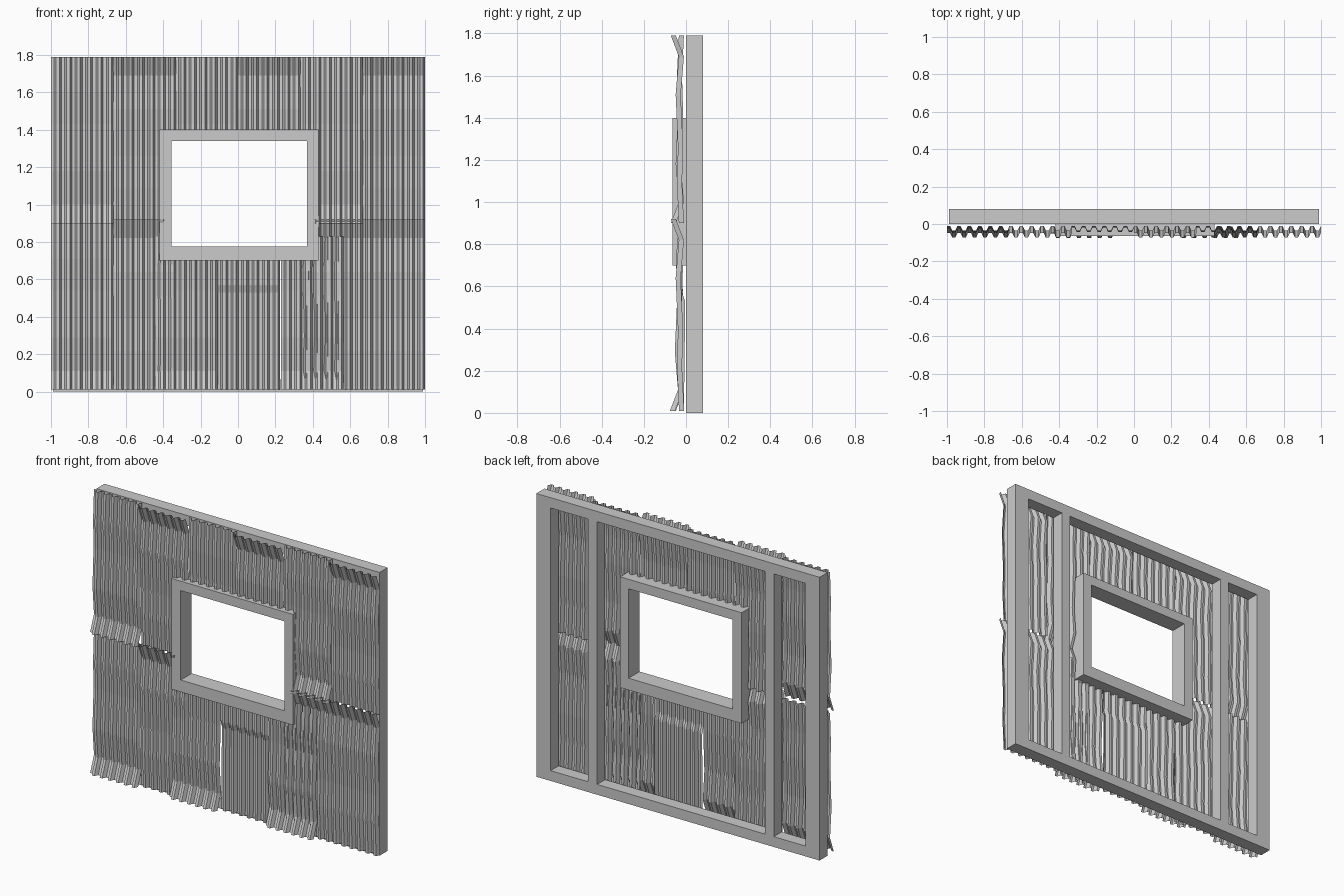
import bpy, bmesh

cube = bpy.data.objects.get("Cube")
if cube:
    bpy.data.objects.remove(cube, do_unlink=True)


def material(name, value):
    m = bpy.data.materials.new(name)
    m.use_nodes = True
    colour = (value, value, value, 1)
    m.diffuse_color = colour
    m.node_tree.nodes["Principled BSDF"].inputs["Base Color"].default_value = colour
    return m


GREY = material("plain grey", 0.6)


def finish(name, bm):
    me = bpy.data.meshes.new(name)
    bm.to_mesh(me)
    bm.free()
    me.materials.append(GREY)
    ob = bpy.data.objects.new(name, me)
    bpy.context.collection.objects.link(ob)
    return ob


def box(name, x0, x1, y0, y1, z0, z1):
    bm = bmesh.new()
    bmesh.ops.create_cube(bm, size=1)
    for v in bm.verts:
        v.co = ((x0 + x1) / 2 + v.co.x * (x1 - x0),
                (y0 + y1) / 2 + v.co.y * (y1 - y0),
                (z0 + z1) / 2 + v.co.z * (z1 - z0))
    return finish(name, bm)


def ring(name, outer, inner, y0, y1):
    """Rectangular frame: each rectangle is x0, x1, z0, z1."""
    bm = bmesh.new()
    loops = []
    for (x0, x1, z0, z1), y in ((outer, y0), (inner, y0), (inner, y1), (outer, y1)):
        loops.append([bm.verts.new((x, y, z))
                      for x, z in ((x0, z0), (x1, z0), (x1, z1), (x0, z1))])
    for a, b in zip(loops, loops[1:] + loops[:1]):
        for i in range(4):
            j = (i + 1) % 4
            bm.faces.new((a[i], a[j], b[j], b[i]))
    bmesh.ops.recalc_face_normals(bm, faces=bm.faces)
    return finish(name, bm)


# Timber wall frame with two posts
ring("outer_frame", (-0.99, 0.99, 0, 1.79), (-0.89, 0.89, 0.065, 1.725), 0, 0.08)
box("left_post", 0.565, 0.628, 0, 0.08, 0.065, 1.725)
box("right_post", -0.67, -0.607, 0, 0.08, 0.065, 1.725)

# Window surround
ring("window_frame", (-0.42, 0.43, 0.70, 1.40), (-0.355, 0.37, 0.775, 1.34), -0.065, 0.045)

# Bent sheet profile: distance from the flared end, depth
BEND = [(0, -0.06), (0.1, -0.022), (0.28, -0.037), (0.53, -0.026), (0.7, -0.031), (0.89, -0.022)]
FLAT = [(0, -0.022), (0.4, -0.017), (0.52, -0.017), (0.56, -0.03), (0.74, -0.025)]
WAVE = ((0, 1), (0.3, 1), (0.5, -1), (0.8, -1))
DEPTH, RIDGES, WIDTH = 0.012, 6, 0.335


def depth_at(profile, t):
    for (t0, y0), (t1, y1) in zip(profile, profile[1:]):
        if t <= t1:
            return y0 + (y1 - y0) * (t - t0) / (t1 - t0)
    return profile[-1][1]


def sheet(name, x0, z_end, up, profile=BEND, length=0.89, push=0.0):
    """Corrugated sheet running up or down from its flared end."""
    sign = 1 if up else -1
    pitch = WIDTH / RIDGES
    cols = [(x0 + (r + f) * pitch, s * DEPTH) for r in range(RIDGES) for f, s in WAVE]
    cols.append((x0 + WIDTH, DEPTH))
    stops = {t for t, _ in profile if t < length} | {length}
    # Extra rows where the window opening is cut
    for cut in (0.73, 1.37):
        t = (cut - z_end) * sign
        if 0 < t < length:
            stops.add(t)
    bm = bmesh.new()
    rows = []
    for t in sorted(stops):
        y = depth_at(profile, t) + push
        rows.append([bm.verts.new((x, y + w, z_end + sign * t)) for x, w in cols])
    for a, b in zip(rows, rows[1:]):
        for i in range(len(cols) - 1):
            quad = (a[i], a[i + 1], b[i + 1], b[i])
            bm.faces.new(quad if up else quad[::-1])
    hole = [f for f in bm.faces
            if abs(f.calc_center_median().x - 0.005) < 0.39
            and 0.73 < f.calc_center_median().z < 1.37]
    bmesh.ops.delete(bm, geom=hole, context='FACES')
    return finish(name, bm)


# Upper row, flared alternately at the bottom and the top
for i in range(6):
    up = i % 2 == 0
    sheet(f"upper_sheet_{i + 1}", -1 + i * 0.333, 0.9 if up else 1.79, up)

# Lower row, outer sheets
sheet("lower_sheet_1", -1, 0.01, True)
sheet("lower_sheet_2", -0.667, 0.92, False, length=0.91)
sheet("lower_sheet_5", 0.332, 0.92, False, length=0.91)
sheet("lower_sheet_6", 0.665, 0.92, False, length=0.91)

# Lower row, overlapping sheets under the window
sheet("under_window_sheet_1", -0.443, 0.01, True, length=0.82, push=-0.004)
sheet("under_window_sheet_2", -0.11, 0.01, True, profile=FLAT, length=0.74)
sheet("under_window_sheet_3", 0.23, 0.01, True, length=0.82, push=-0.004)
